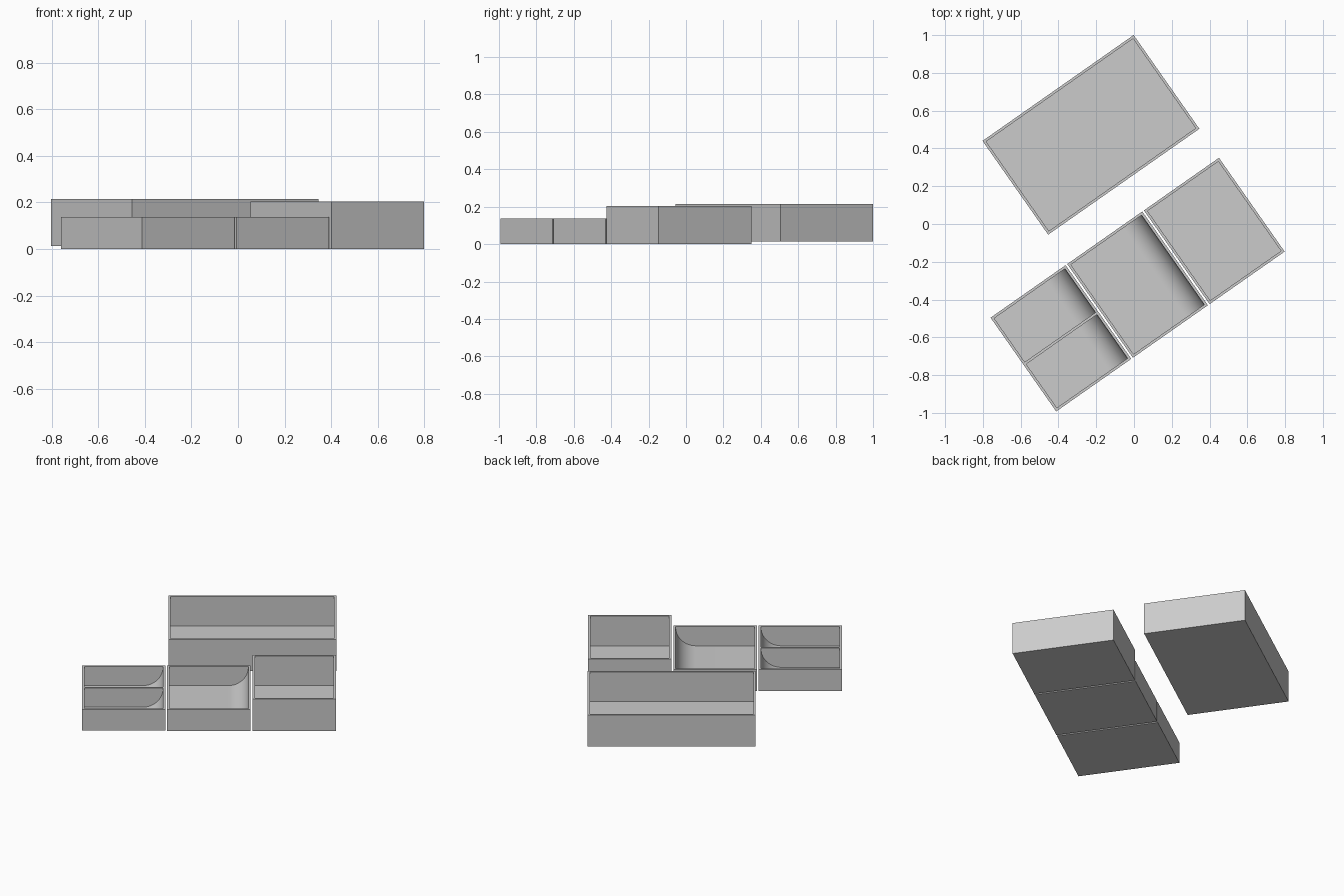
import bpy, math

if "Cube" in bpy.data.objects:
    bpy.data.objects.remove(bpy.data.objects["Cube"])

ANGLE = math.radians(35)
WALL, FLOOR = 0.014, 0.013
DEPTH = 0.606

grey = bpy.data.materials.new("plain grey")
grey.diffuse_color = (0.6, 0.6, 0.6, 1)
grey.use_nodes = True
grey.node_tree.nodes["Principled BSDF"].inputs["Base Color"].default_value = grey.diffuse_color


def prism(name, profile, y0, y1):
    """Extrude an x-z profile (counter-clockwise seen from -y) from y0 to y1."""
    n = len(profile)
    verts = [(x, y, z) for y in (y0, y1) for x, z in profile]
    faces = [list(range(n)), list(range(2 * n - 1, n - 1, -1))]
    faces += [(i, i + n, (i + 1) % n + n, (i + 1) % n) for i in range(n)]
    mesh = bpy.data.meshes.new(name)
    mesh.from_pydata(verts, [], faces)
    mesh.materials.append(grey)
    obj = bpy.data.objects.new(name, mesh)
    bpy.context.collection.objects.link(obj)
    return obj


def pocket_profile(width, height, scoop):
    """Pocket section, open above the rim, with an optional round scoop at +x."""
    x = width / 2 - WALL
    top = height + 0.05
    if not scoop:
        return [(-x, FLOOR), (x, FLOOR), (x, top), (-x, top)]
    r = height - FLOOR - 0.006
    steps = 20
    arc = [(x - r + r * math.sin(a), FLOOR + r - r * math.cos(a))
           for a in (math.pi / 2 * i / steps for i in range(steps + 1))]
    return [(-x, FLOOR)] + arc + [(x, top), (-x, top)]


def tray(name, centre, width, height, base=0.0, cells=1, scoop=False):
    w, d = width / 2, DEPTH / 2
    body = prism(name, [(-w, 0), (w, 0), (w, height), (-w, height)], -d, d)
    cell = (DEPTH - WALL * (cells + 1)) / cells
    for i in range(cells):
        y0 = -d + WALL + i * (cell + WALL)
        cutter = prism("pocket_cutter", pocket_profile(width, height, scoop), y0, y0 + cell)
        cutter.hide_render = True
        mod = body.modifiers.new("pocket", 'BOOLEAN')
        mod.operation, mod.solver, mod.object = 'DIFFERENCE', 'EXACT', cutter
        bpy.context.view_layer.objects.active = body
        bpy.ops.object.modifier_apply(modifier=mod.name)
        bpy.data.objects.remove(cutter)
    body.location = (centre[0], centre[1], base)
    body.rotation_euler.z = ANGLE
    bpy.ops.object.select_all(action='DESELECT')
    body.select_set(True)
    bpy.context.view_layer.objects.active = body
    bpy.ops.object.shade_smooth_by_angle(angle=math.radians(30))


# Wide deep tray at the back
tray("wide_tray", (-0.228, 0.472), 0.977, 0.202, base=0.013)
# Row of three trays in front
tray("deep_tray", (0.425, -0.037), 0.485, 0.204)
tray("scooped_tray", (0.019, -0.321), 0.485, 0.137, scoop=True)
tray("divided_tray", (-0.387, -0.605), 0.485, 0.137, cells=2, scoop=True)
